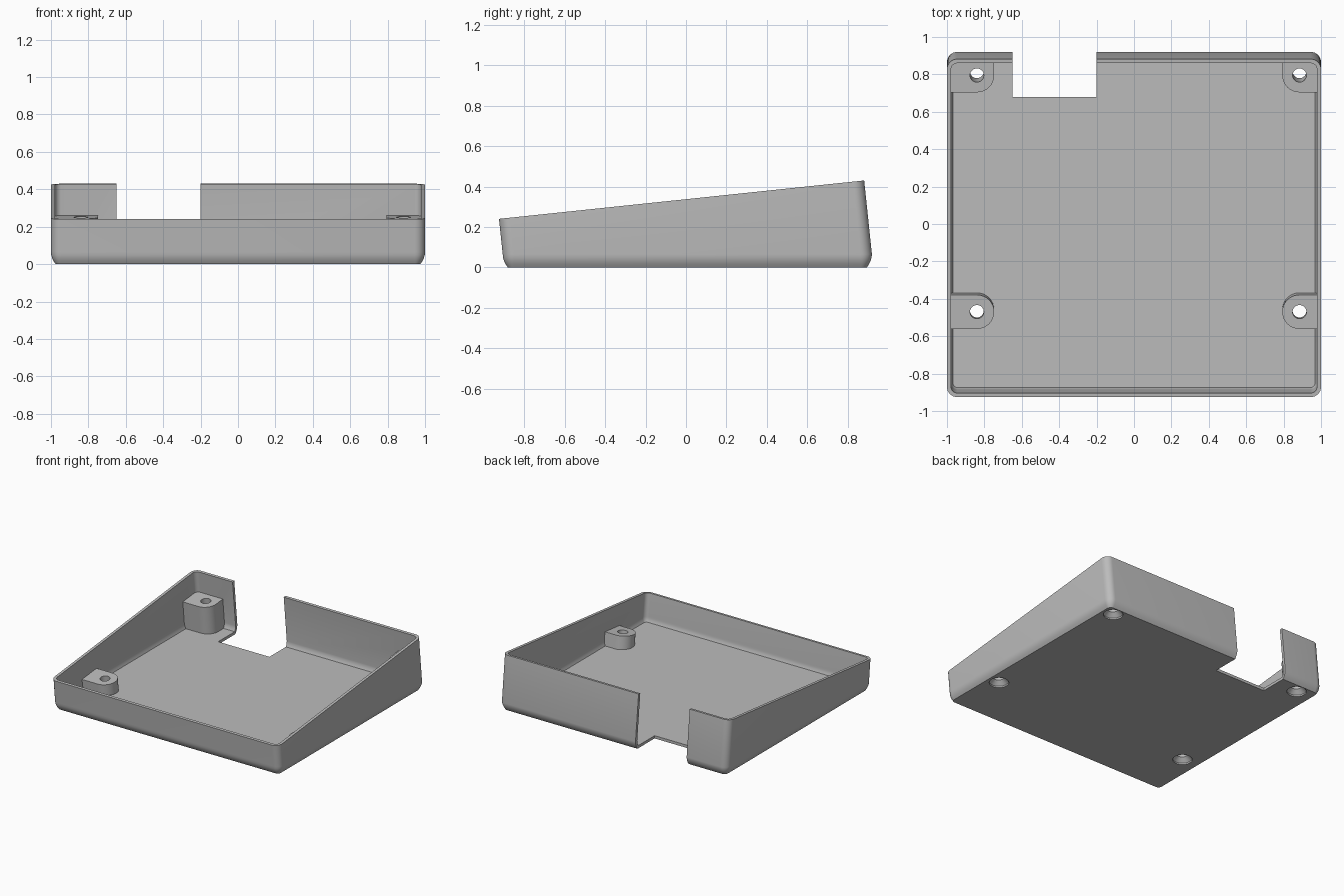
import bpy, bmesh, math
from mathutils import Vector

if "Cube" in bpy.data.objects:
    bpy.data.objects.remove(bpy.data.objects["Cube"], do_unlink=True)

LEAN = math.tan(math.radians(6))   # tilt of the rim, and forward lean of the walls
BEND = 0.065                       # height where the walls meet the lower curve

grey = bpy.data.materials.new("plain grey")
grey.use_nodes = True
grey.diffuse_color = (0.5, 0.5, 0.5, 1)
grey.node_tree.nodes["Principled BSDF"].inputs["Base Color"].default_value = (0.5, 0.5, 0.5, 1)


def rounded_rect(x0, x1, y0, y1, radii, steps=8):
    """Outline from the back right corner, one radius per corner."""
    corners = [(x1, y1, -1, -1), (x0, y1, 1, -1), (x0, y0, 1, 1), (x1, y0, -1, 1)]
    pts = []
    for i, ((x, y, sx, sy), r) in enumerate(zip(corners, radii)):
        for k in range(steps + 1):
            a = math.pi / 2 * (i + k / steps)
            pts.append((x + sx * r + r * math.cos(a), y + sy * r + r * math.sin(a)))
    return pts


def lean_to_plane(x, y, offset):
    """Follow the leaning wall up to a plane parallel to the rim."""
    h = (0.24 + offset - BEND + LEAN * (y + 0.925)) / (1 + LEAN * LEAN)
    return (x, y - LEAN * h, BEND + h)


def loft(name, rings):
    bm = bmesh.new()
    loops = [[bm.verts.new(p) for p in ring] for ring in rings]
    n = len(loops[0])
    for a, b in zip(loops, loops[1:]):
        for i in range(n):
            j = (i + 1) % n
            bm.faces.new((a[i], a[j], b[j], b[i]))
    bm.faces.new(loops[0][::-1])
    bm.faces.new(loops[-1])
    bmesh.ops.recalc_face_normals(bm, faces=bm.faces)
    mesh = bpy.data.meshes.new(name)
    bm.to_mesh(mesh)
    bm.free()
    mesh.materials.append(grey)
    obj = bpy.data.objects.new(name, mesh)
    bpy.context.collection.objects.link(obj)
    return obj


def shell(name, wall, floor, top):
    """Wedge block with rounded corners and a curved lower edge."""
    rings = []
    for k in range(5):
        z = floor + (BEND - floor) * k / 4
        inset = wall + 0.025 * ((BEND - z) / BEND) ** 2
        r = 0.055 - inset
        outline = rounded_rect(-1 + inset, 1 - inset, -0.907 + inset, 0.92 - inset, [r] * 4)
        rings.append([(x, y, z) for x, y in outline])
    rings.append([lean_to_plane(x, y, top) for x, y, z in rings[-1]])
    return loft(name, rings)


def cut(target, cutter):
    mod = target.modifiers.new("cut", "BOOLEAN")
    mod.operation = "DIFFERENCE"
    mod.solver = "EXACT"
    mod.object = cutter
    bpy.context.view_layer.objects.active = target
    bpy.ops.object.modifier_apply(modifier=mod.name)
    bpy.data.objects.remove(cutter, do_unlink=True)


def turned(name, x, y, profile):
    """Upright round cutter leaning with the walls."""
    rings = []
    for r, z in profile:
        rings.append([(x + r * math.cos(a), y - LEAN * z + r * math.sin(a), z)
                      for a in (math.tau * k / 32 for k in range(32))])
    return loft(name, rings)


case = shell("case", 0, 0, 0)
cavity = shell("cavity", 0.022, 0.022, 0.1)

# Screw posts, left standing when the cavity is cut
posts = [(x, y) for x in (-0.84, 0.885) for y in (-0.47, 0.795)]
R = 0.092
for x, y in posts:
    top_z = 0.07 + LEAN * (y + 0.925)
    y_base = y + LEAN * (top_z - BEND)
    back = y > 0
    y1 = 1.1 if back else y_base + R
    front_r, back_r = R - 0.001, (0 if back else R - 0.001)
    if x < 0:
        outline = rounded_rect(-1.1, x + R, y_base - R, y1, [back_r or 0.001, 0.001, 0.001, front_r])
    else:
        outline = rounded_rect(x - R, 1.1, y_base - R, y1, [0.001, back_r or 0.001, front_r, 0.001])
    foot = [(px, py + LEAN * 0.165, -0.1) for px, py in outline]
    post = loft("post", [foot, [lean_to_plane(px, py, -0.17) for px, py in outline]])
    cut(cavity, post)
cut(case, cavity)

# Opening through the back wall and floor
opening = loft("opening", [[(x, y, z) for x, y in ((-0.65, 0.68), (-0.2, 0.68), (-0.2, 1.2), (-0.65, 1.2))]
                           for z in (-0.2, 0.8)])
cut(case, opening)

# Countersunk screw holes
for x, y in posts:
    y_axis = y + LEAN * (0.07 + LEAN * (y + 0.925))
    cut(case, turned("hole", x, y_axis, [(0.071, -0.05), (0.071, 0.012), (0.037, 0.045), (0.037, 0.35)]))

case.select_set(True)
bpy.context.view_layer.objects.active = case
bpy.ops.object.shade_smooth_by_angle(angle=math.radians(30))
